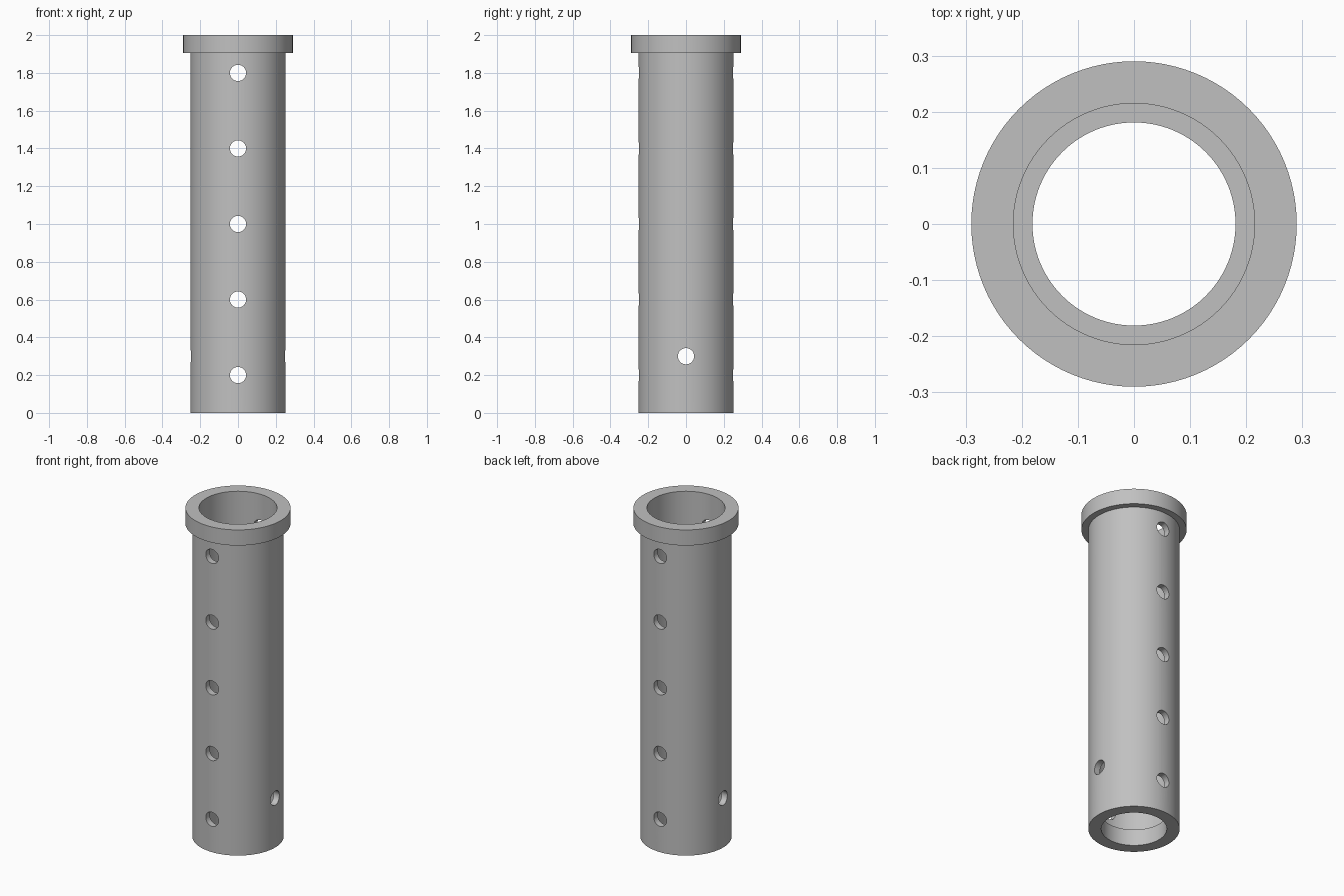
import bpy, bmesh, math
from mathutils import Matrix

cube = bpy.data.objects.get("Cube")
if cube:
    bpy.data.objects.remove(cube, do_unlink=True)

SIDES = 96
HOLE_R = 0.043

steel = bpy.data.materials.new("light_grey_metal")
steel.use_nodes = True
GREY = (0.53, 0.53, 0.53, 1)
steel.diffuse_color = GREY
steel.node_tree.nodes["Principled BSDF"].inputs["Base Color"].default_value = GREY


def link(name, bm):
    bmesh.ops.recalc_face_normals(bm, faces=bm.faces)
    mesh = bpy.data.meshes.new(name)
    bm.to_mesh(mesh)
    bm.free()
    mesh.materials.append(steel)
    obj = bpy.data.objects.new(name, mesh)
    bpy.context.collection.objects.link(obj)
    return obj


def lathe(name, profile):
    """Revolve a closed (radius, height) profile about z."""
    bm = bmesh.new()
    rings = []
    for r, z in profile:
        rings.append([bm.verts.new((r * math.cos(a), r * math.sin(a), z))
                      for a in (math.tau * i / SIDES for i in range(SIDES))])
    for k, ring in enumerate(rings):
        above = rings[(k + 1) % len(rings)]
        for i in range(SIDES):
            j = (i + 1) % SIDES
            bm.faces.new((ring[i], ring[j], above[j], above[i]))
    return link(name, bm)


# Tube with a top collar and an inner ledge near the foot
tube = lathe("flanged_tube", [
    (0.181, 0), (0.252, 0), (0.252, 1.905), (0.29, 1.905),
    (0.29, 2), (0.215, 2), (0.215, 0.1), (0.181, 0.1)])

# Cross drillings: a column front to back, one pair side to side
bm = bmesh.new()
drills = [(z, 'X') for z in (0.2, 0.6, 1.0, 1.4, 1.8)] + [(0.3, 'Y')]
for z, axis in drills:
    bmesh.ops.create_cone(
        bm, cap_ends=True, segments=32, radius1=HOLE_R, radius2=HOLE_R, depth=1,
        matrix=Matrix.Translation((0, 0, z)) @ Matrix.Rotation(math.pi / 2, 4, axis))
cutter = link("hole_cutter", bm)
cutter.hide_render = True

cut = tube.modifiers.new("holes", 'BOOLEAN')
cut.operation = 'DIFFERENCE'
cut.solver = 'EXACT'
cut.use_self = True
cut.object = cutter

# Bake the holes and drop the cutter
bpy.ops.object.select_all(action='DESELECT')
tube.select_set(True)
bpy.context.view_layer.objects.active = tube
bpy.ops.object.modifier_apply(modifier=cut.name)
bpy.data.objects.remove(cutter, do_unlink=True)
bpy.ops.object.shade_smooth_by_angle(angle=math.radians(30))
